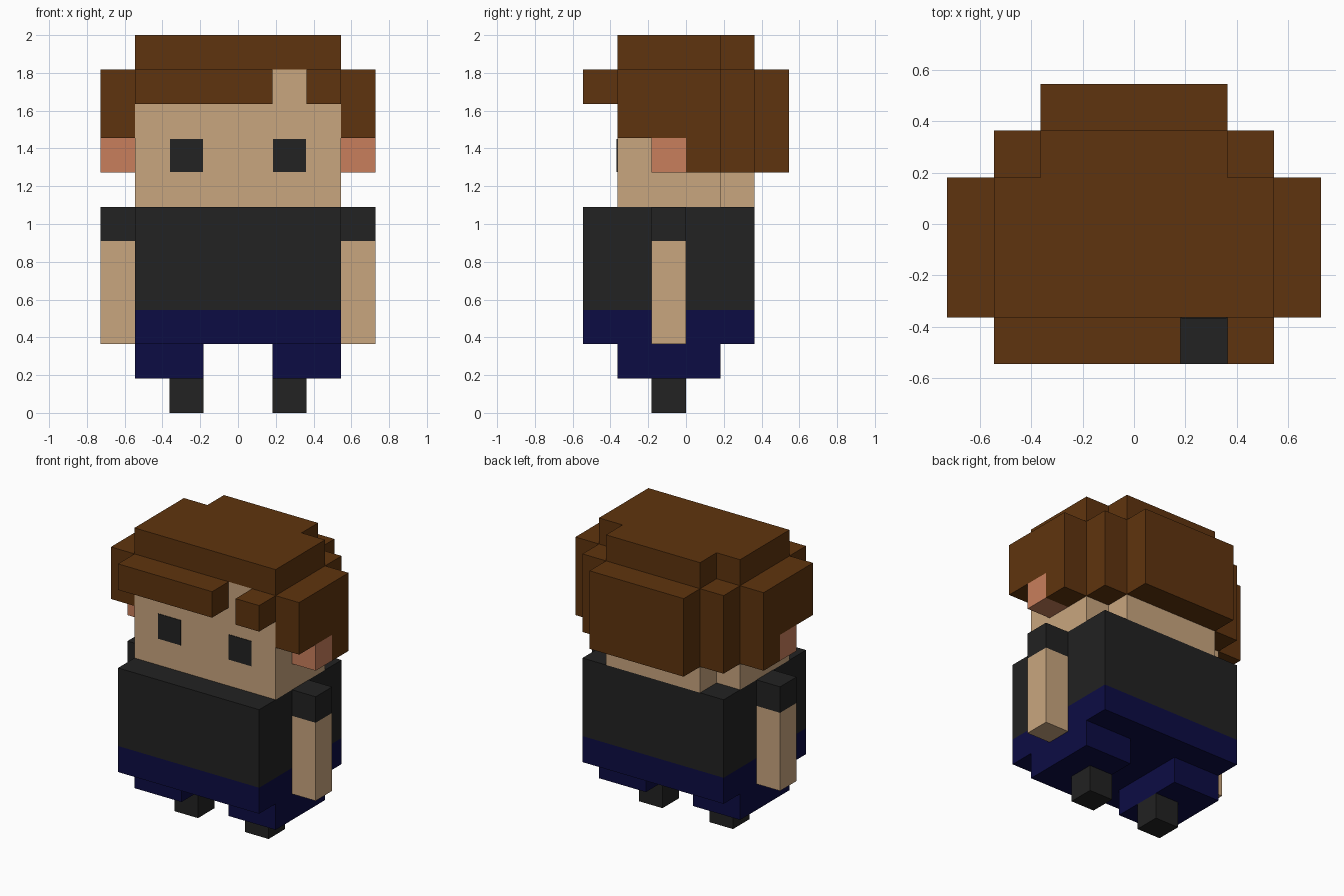
import bpy
import bmesh

if "Cube" in bpy.data.objects:
    bpy.data.objects.remove(bpy.data.objects["Cube"])

U = 2 / 11  # one voxel; all part sizes below are in voxels


def material(name, r, g, b):
    """Flat colour given as sRGB bytes, stored as linear values."""
    def lin(c):
        c /= 255
        return c / 12.92 if c <= 0.04045 else ((c + 0.055) / 1.055) ** 2.4
    m = bpy.data.materials.new(name)
    m.diffuse_color = (lin(r), lin(g), lin(b), 1)
    m.use_nodes = True
    m.node_tree.nodes["Principled BSDF"].inputs["Base Color"].default_value = m.diffuse_color
    return m


HAIR = material("brown hair", 95, 52, 14)
SKIN = material("tan skin", 201, 166, 127)
EAR = material("pink ear", 201, 127, 92)
BLACK = material("soft black", 34, 34, 34)
NAVY = material("navy blue", 12, 12, 68)


def prism(name, mat, outline, z0, z1):
    """Extrude a plan outline (counter-clockwise) from z0 up to z1."""
    bm = bmesh.new()
    face = bm.faces.new([bm.verts.new((x * U, y * U, z0 * U)) for x, y in outline])
    up = bmesh.ops.extrude_face_region(bm, geom=[face])["geom"]
    verts = [v for v in up if isinstance(v, bmesh.types.BMVert)]
    bmesh.ops.translate(bm, verts=verts, vec=(0, 0, (z1 - z0) * U))
    bmesh.ops.recalc_face_normals(bm, faces=bm.faces)
    mesh = bpy.data.meshes.new(name)
    bm.to_mesh(mesh)
    bm.free()
    mesh.materials.append(mat)
    obj = bpy.data.objects.new(name, mesh)
    bpy.context.collection.objects.link(obj)
    return obj


def box(name, mat, x0, x1, y0, y1, z0, z1):
    return prism(name, mat, [(x0, y0), (x1, y0), (x1, y1), (x0, y1)], z0, z1)


def pair(name, mat, x0, x1, *yz):
    """The same box on the right and mirrored on the left."""
    box("right_" + name, mat, x0, x1, *yz)
    box("left_" + name, mat, -x1, -x0, *yz)


# Feet, legs and trousers
pair("foot", BLACK, 1, 2, -1, 0, 0, 1)
pair("leg", NAVY, 1, 3, -2, 1, 1, 2)
box("trousers", NAVY, -3, 3, -3, 2, 2, 3)

# Shirt, sleeves and arms
box("shirt", BLACK, -3, 3, -3, 2, 3, 6)
pair("arm", SKIN, 3, 4, -1, 0, 2, 5)
pair("sleeve", BLACK, 3, 4, -1, 0, 5, 6)

# Head and hair cap share a plan with notched back corners
plan = [(-3, -2), (3, -2), (3, 1), (2, 1), (2, 2), (-2, 2), (-2, 1), (-3, 1)]
prism("head", SKIN, plan, 6, 10)
prism("hair_cap", HAIR, plan, 10, 11)

# Face: thin eye plates and ears
pair("eye", BLACK, 1.02, 1.98, -2.02, -2, 7.02, 7.98)
pair("ear", EAR, 3, 4, -1, 0, 7, 8)

# Hair: fringe with a gap, sides, corners and back
box("fringe_long", HAIR, -3, 1, -3, -2, 9, 10)
box("fringe_short", HAIR, 2, 3, -3, -2, 9, 10)
pair("side_hair", HAIR, 3, 4, -2, 0, 8, 10)
pair("side_hair_rear", HAIR, 3, 4, 0, 1, 7, 10)
pair("corner_hair", HAIR, 2, 3, 1, 2, 7, 10)
box("back_hair", HAIR, -2, 2, 2, 3, 7, 10)
